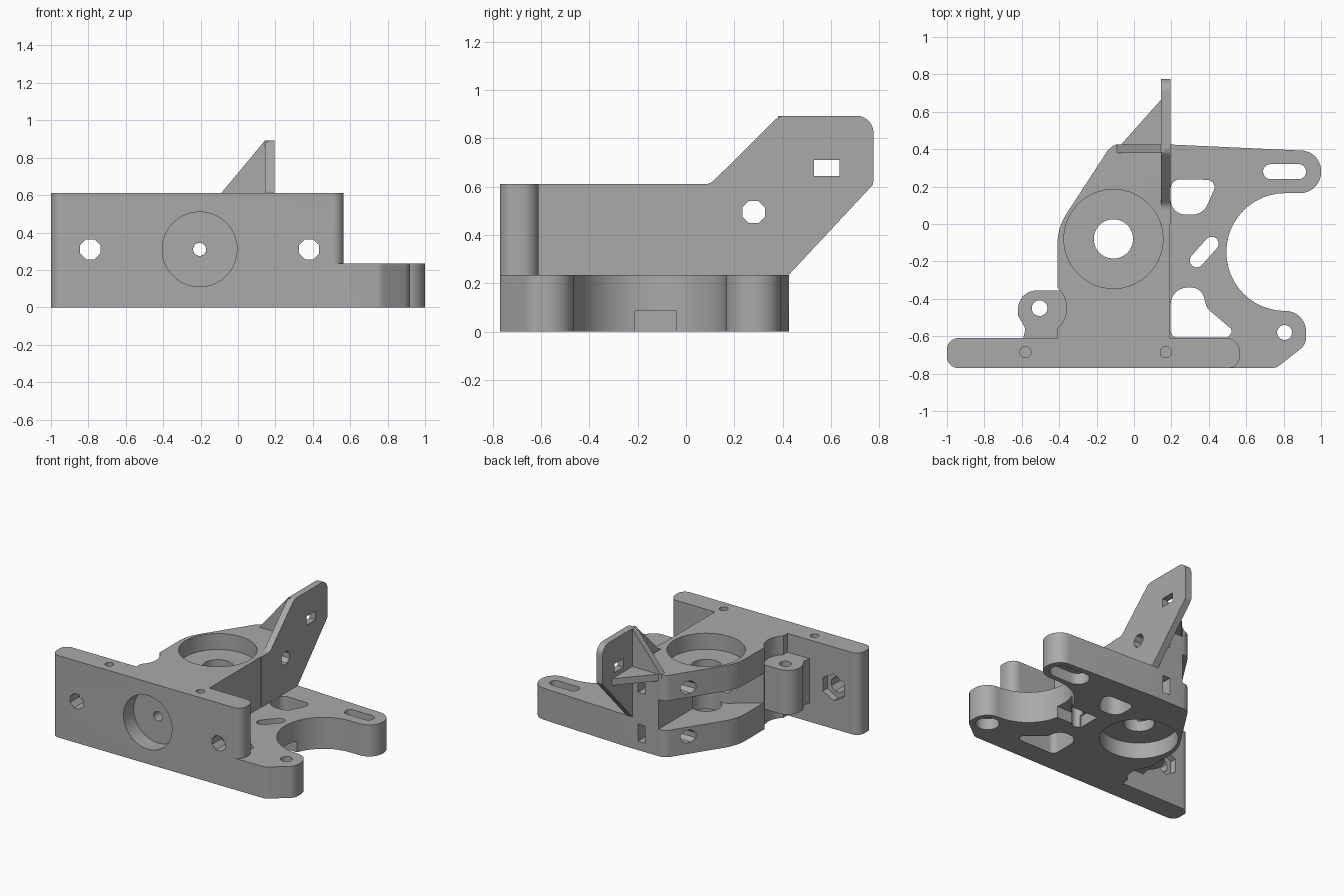
import bpy, bmesh, math
from mathutils import Vector

old = bpy.data.objects.get("Cube")
if old:
    bpy.data.objects.remove(old, do_unlink=True)

grey = bpy.data.materials.new("plain grey")
grey.use_nodes = True
COLOUR = (0.4, 0.4, 0.4, 1)
grey.diffuse_color = COLOUR
grey.node_tree.nodes["Principled BSDF"].inputs["Base Color"].default_value = COLOUR


def rounded(points):
    """Turn (a, b, radius) corners into a filleted outline."""
    out = []
    for i, p in enumerate(points):
        c = Vector(p[:2])
        if len(p) < 3:
            out.append(c)
            continue
        u = (Vector(points[i - 1][:2]) - c).normalized()
        v = (Vector(points[(i + 1) % len(points)][:2]) - c).normalized()
        half = u.angle(v) / 2
        mid = c + (u + v).normalized() * p[2] / math.sin(half)
        start = c + u * p[2] / math.tan(half) - mid
        end = c + v * p[2] / math.tan(half) - mid
        sweep = start.angle_signed(end)
        steps = max(3, int(abs(sweep) / 0.13))
        base = math.atan2(start.y, start.x)
        for k in range(steps + 1):
            t = base - sweep * k / steps
            out.append(mid + p[2] * Vector((math.cos(t), math.sin(t))))
    return out


def ring(a, b, r, n=48):
    return [Vector((a + r * math.cos(math.tau * (k + 0.5) / n),
                    b + r * math.sin(math.tau * (k + 0.5) / n))) for k in range(n)]


def capsule(p, q, r):
    p, q = Vector(p), Vector(q)
    d = (q - p).normalized()
    base = math.atan2(d.y, d.x) - math.pi / 2
    out = []
    for c, turn in ((q, 0), (p, math.pi)):
        for k in range(13):
            t = base + turn + math.pi * k / 12
            out.append(c + r * Vector((math.cos(t), math.sin(t))))
    return out


def box(a, b, c, d):
    return rounded([(a, c), (b, c), (b, d), (a, d)])


def prism(name, outline, lo, hi, axis="z"):
    """Extrude an outline along one axis."""
    place = {"x": lambda p, h: (h, p.x, p.y),
             "y": lambda p, h: (p.x, h, p.y),
             "z": lambda p, h: (p.x, p.y, h)}[axis]
    bm = bmesh.new()
    low = [bm.verts.new(place(p, lo)) for p in outline]
    high = [bm.verts.new(place(p, hi)) for p in outline]
    bm.faces.new(low)
    bm.faces.new(high)
    n = len(outline)
    for i in range(n):
        j = (i + 1) % n
        bm.faces.new((low[i], low[j], high[j], high[i]))
    bmesh.ops.recalc_face_normals(bm, faces=bm.faces)
    mesh = bpy.data.meshes.new(name)
    bm.to_mesh(mesh)
    bm.free()
    mesh.materials.append(grey)
    ob = bpy.data.objects.new(name, mesh)
    bpy.context.collection.objects.link(ob)
    return ob


def combine(target, other, operation):
    mod = target.modifiers.new(operation, "BOOLEAN")
    mod.operation, mod.solver, mod.object = operation, "EXACT", other
    bpy.context.view_layer.objects.active = target
    bpy.ops.object.modifier_apply(modifier=mod.name)
    bpy.data.objects.remove(other, do_unlink=True)


def cut(target, outline, lo, hi, axis="z"):
    combine(target, prism("cutter", outline, lo, hi, axis), "DIFFERENCE")


TOP, PLATE = 0.61, 0.235
AXLE = (-0.11, -0.08)
HINGE = (-0.505, -0.45)

# Bearing block, with hinge relief and the open idler gap
body = prism("bracket_body", rounded([
    (-0.41, -0.66), (0.19, -0.66), (0.19, 0.425), (-0.12, 0.425, 0.08),
    (-0.41, -0.02, 0.3)]), 0, TOP)
cut(body, ring(*HINGE, 0.145), -0.1, 0.8)
cut(body, rounded([(-0.07, 0.6), (-0.8, 0.6), (-0.8, -0.33), (-0.41, -0.33),
                   (-0.2, -0.17, 0.1), (-0.07, -0.17)]), 0.2, 0.42)

# Front mounting wall
wall = prism("front_wall", rounded([
    (-1, -0.77, 0.06), (0.565, -0.77, 0.06), (0.565, -0.61, 0.07),
    (-1, -0.61, 0.06)]), 0, TOP)

# Motor plate with a half-round opening
plate = prism("motor_plate", rounded([
    (0.1, -0.77), (0.76, -0.77, 0.06), (0.92, -0.645, 0.08), (0.92, -0.465, 0.11),
    (0.494, -0.465, 0.314), (0.494, 0.165, 0.314), (1, 0.165, 0.112),
    (1, 0.388, 0.108), (0.19, 0.425), (0.1, 0.425)]), 0, PLATE)

# Hinge lug
lug = prism("hinge_lug", rounded([
    (-0.62, -0.335 - 0.02, 0.1), (-0.36, -0.355), (-0.36, -0.64), (-0.6, -0.64),
    (-0.58, -0.56, 0.03), (-0.62, -0.49, 0.04)]), 0.14, 0.47)

# Upright tab and its two gussets
tab = prism("upright_tab", rounded([
    (0, 0.1), (0, TOP), (0.1, TOP, 0.06), (0.385, 0.893, 0.06), (0.775, 0.893, 0.07),
    (0.775, 0.61, 0.03), (0.425, PLATE), (0.425, 0.1)]), 0.145, 0.195, "x")
rib = prism("upright_gusset", rounded([
    (-0.1, 0.58), (0.16, 0.58), (0.16, 0.893), (0.145, 0.893), (-0.09, TOP)]),
    0.38, 0.425, "y")
web = prism("flat_gusset", rounded([
    (-0.08, 0.4), (0.16, 0.4), (0.16, 0.665), (0.145, 0.665), (-0.07, 0.424)]), 0.56, TOP)

for part in (wall, plate, lug, tab, rib, web):
    combine(body, part, "UNION")

# Axle hole and bearing seats
cut(body, ring(*AXLE, 0.105), -0.1, 0.8)
cut(body, ring(*AXLE, 0.265), 0.49, 0.8)
cut(body, ring(*AXLE, 0.265), -0.1, 0.12)

# Front seat, feed hole, bolt holes and nut traps
cut(body, ring(-0.205, 0.31, 0.2), -0.9, -0.65, "y")
cut(body, ring(-0.205, 0.31, 0.035, 16), -0.9, 0.0, "y")
for x in (-0.79, 0.38):
    cut(body, ring(x, 0.31, 0.058, 8), -0.9, -0.5, "y")
    cut(body, ring(x, 0.31, 0.1, 6), -0.66, -0.5, "y")
for x in (-0.58, 0.17):
    cut(body, ring(x, -0.685, 0.03, 16), 0.1, 0.8)

# Motor plate openings
cut(body, rounded([(0.196, 0.24, 0.05), (0.45, 0.235, 0.04), (0.37, 0.05, 0.09),
                   (0.196, 0.05, 0.08)]), -0.1, 0.3)
cut(body, rounded([(0.196, -0.608, 0.04), (0.196, -0.34, 0.09), (0.36, -0.34, 0.07),
                   (0.39, -0.45, 0.05), (0.53, -0.57, 0.02), (0.5, -0.608, 0.02)]), -0.1, 0.225)
cut(body, rounded([(0.196, -0.608, 0.04), (0.196, -0.34, 0.09), (0.36, -0.34, 0.07),
                   (0.39, -0.45, 0.05), (0.53, -0.57, 0.02), (0.5, -0.608, 0.02)]), 0.2, 0.3)
cut(body, capsule((0.335, -0.195), (0.415, -0.105), 0.037), -0.1, 0.3)
cut(body, box(0.29, 0.6, -0.21, -0.04), -0.1, 0.085)
cut(body, capsule((0.73, 0.28), (0.88, 0.28), 0.04), -0.1, 0.3)
cut(body, capsule((0.73, 0.28), (0.88, 0.28), 0.078), -0.1, 0.085)
cut(body, ring(0.805, -0.58, 0.04, 24), -0.1, 0.3)
cut(body, ring(0.805, -0.58, 0.08, 32), -0.1, 0.085)
cut(body, ring(*HINGE, 0.042, 24), -0.1, 0.6)

# Side screw holes with nut slots, and the tab window
for z, end in ((0.495, 0.4), (0.13, 0.13)):
    cut(body, ring(0.28, z, 0.05, 8), -0.6, end, "x")
    cut(body, box(0.04, 0.1, z - 0.065, z + 0.065), 0.2, 0.5, "y")
cut(body, box(0.53, 0.635, 0.645, 0.71), 0.05, 0.3, "x")

bpy.ops.object.select_all(action="DESELECT")
body.select_set(True)
bpy.context.view_layer.objects.active = body
bpy.ops.object.shade_smooth_by_angle(angle=math.radians(30))
